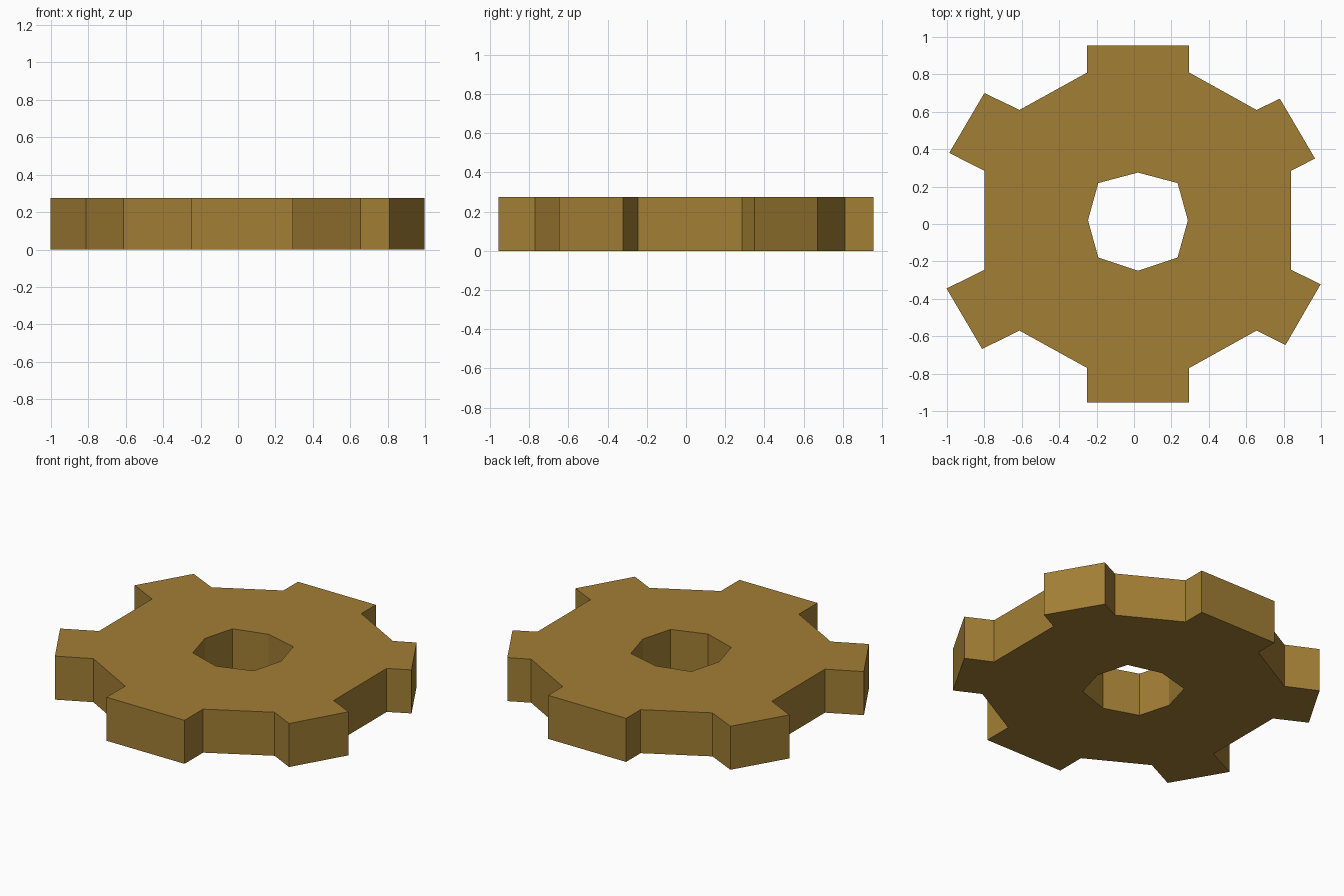
import bpy, bmesh

if "Cube" in bpy.data.objects:
    bpy.data.objects.remove(bpy.data.objects["Cube"])

HEIGHT = 0.275

# Gear outline, clockwise from the rear tooth
OUTLINE = [(-0.25, 0.955), (0.295, 0.955), (0.295, 0.81), (0.655, 0.61),
           (0.78, 0.67), (0.968, 0.35), (0.84, 0.285), (0.84, -0.245),
           (0.998, -0.322), (0.81, -0.647), (0.655, -0.57), (0.295, -0.77),
           (0.295, -0.955), (-0.25, -0.955), (-0.25, -0.77), (-0.612, -0.57),
           (-0.812, -0.668), (-1.002, -0.345), (-0.80, -0.245), (-0.80, 0.285),
           (-0.988, 0.38), (-0.80, 0.70), (-0.612, 0.61), (-0.25, 0.81)]

# Eight-sided axle hole, slightly off centre
CX, CY, R, D = 0.021, 0.02, 0.267, 0.212
HOLE = [(CX, CY + 0.255), (CX + D, CY + 0.199), (CX + R, CY), (CX + D, CY - 0.199),
        (CX, CY - 0.27), (CX - D, CY - 0.199), (CX - R, CY), (CX - D, CY + 0.199)]

bm = bmesh.new()


def loop(points):
    verts = [bm.verts.new((x, y, 0)) for x, y in points]
    return [bm.edges.new((verts[i - 1], verts[i])) for i in range(len(verts))]


# Fill between the outline and the hole, then raise to a solid plate
edges = loop(OUTLINE) + loop(HOLE)
bmesh.ops.triangle_fill(bm, edges=edges, use_beauty=True, normal=(0, 0, 1))
top = bmesh.ops.extrude_face_region(bm, geom=bm.faces[:], use_keep_orig=True)
bmesh.ops.translate(bm, vec=(0, 0, HEIGHT),
                    verts=[g for g in top["geom"] if isinstance(g, bmesh.types.BMVert)])
bmesh.ops.recalc_face_normals(bm, faces=bm.faces[:])

mesh = bpy.data.meshes.new("gear_wheel")
bm.to_mesh(mesh)
bm.free()
gear = bpy.data.objects.new("gear_wheel", mesh)
bpy.context.collection.objects.link(gear)

# Brass colour
brass = bpy.data.materials.new("brass")
brass.diffuse_color = (0.36, 0.21, 0.035, 1)
brass.use_nodes = True
brass.node_tree.nodes["Principled BSDF"].inputs["Base Color"].default_value = brass.diffuse_color
mesh.materials.append(brass)
